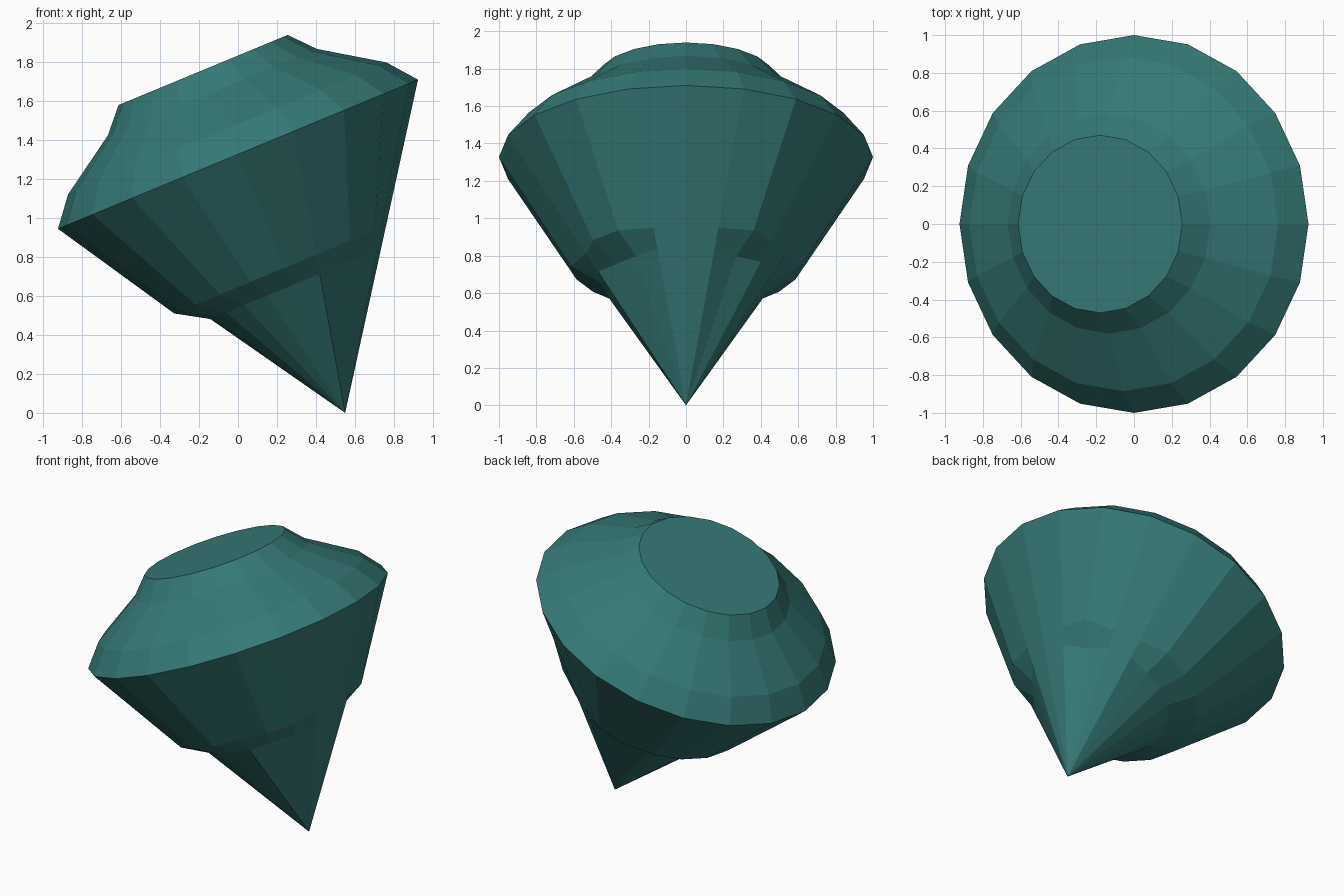
import bpy, bmesh
from math import cos, sin, radians, pi
from mathutils import Matrix

if "Cube" in bpy.data.objects:
    bpy.data.objects.remove(bpy.data.objects["Cube"])

SIDES = 20
TILT = radians(22.5)
APEX = 1.437                      # depth of the point below the girdle
CENTRE_Z = APEX * cos(TILT)       # puts the point on the floor

# (radius, height) rings from the table down to the girdle, then the pavilion step
CROWN = [(0.47, 0.468), (0.58, 0.345), (0.885, 0.143), (1.0, 0.0)]
PAVILION = [(0.615, -0.63), (0.455, -0.727)]
PLAIN = {19, 0, 1, 3, 4, 16}      # columns where the pavilion runs straight to the point


def ring(bm, radius, height, plain=()):
    verts = []
    for i in range(SIDES):
        a = 2 * pi * i / SIDES
        r = 1 + height / APEX if i in plain else radius
        verts.append(bm.verts.new((r * cos(a), r * sin(a), height)))
    return verts


bm = bmesh.new()

# Crown and pavilion rings, bridged in order
rings = [ring(bm, r, h) for r, h in CROWN] + [ring(bm, r, h, PLAIN) for r, h in PAVILION]
for upper, lower in zip(rings, rings[1:]):
    for i in range(SIDES):
        j = (i + 1) % SIDES
        bm.faces.new((upper[i], lower[i], lower[j], upper[j]))

# Flat table on top, fan to the point below
bm.faces.new(rings[0])
tip = bm.verts.new((0, 0, -APEX))
for i in range(SIDES):
    bm.faces.new((rings[-1][i], tip, rings[-1][(i + 1) % SIDES]))

# Lean the stone over
bmesh.ops.transform(bm, verts=bm.verts,
                    matrix=Matrix.Translation((0, 0, CENTRE_Z)) @ Matrix.Rotation(-TILT, 4, 'Y'))
bmesh.ops.recalc_face_normals(bm, faces=bm.faces)

mesh = bpy.data.meshes.new("gemstone")
bm.to_mesh(mesh)
bm.free()
gem = bpy.data.objects.new("gemstone", mesh)
bpy.context.collection.objects.link(gem)

# Teal colour
teal = bpy.data.materials.new("teal_gem")
teal.diffuse_color = (0.035, 0.19, 0.18, 1)
teal.use_nodes = True
teal.node_tree.nodes["Principled BSDF"].inputs["Base Color"].default_value = teal.diffuse_color
mesh.materials.append(teal)
